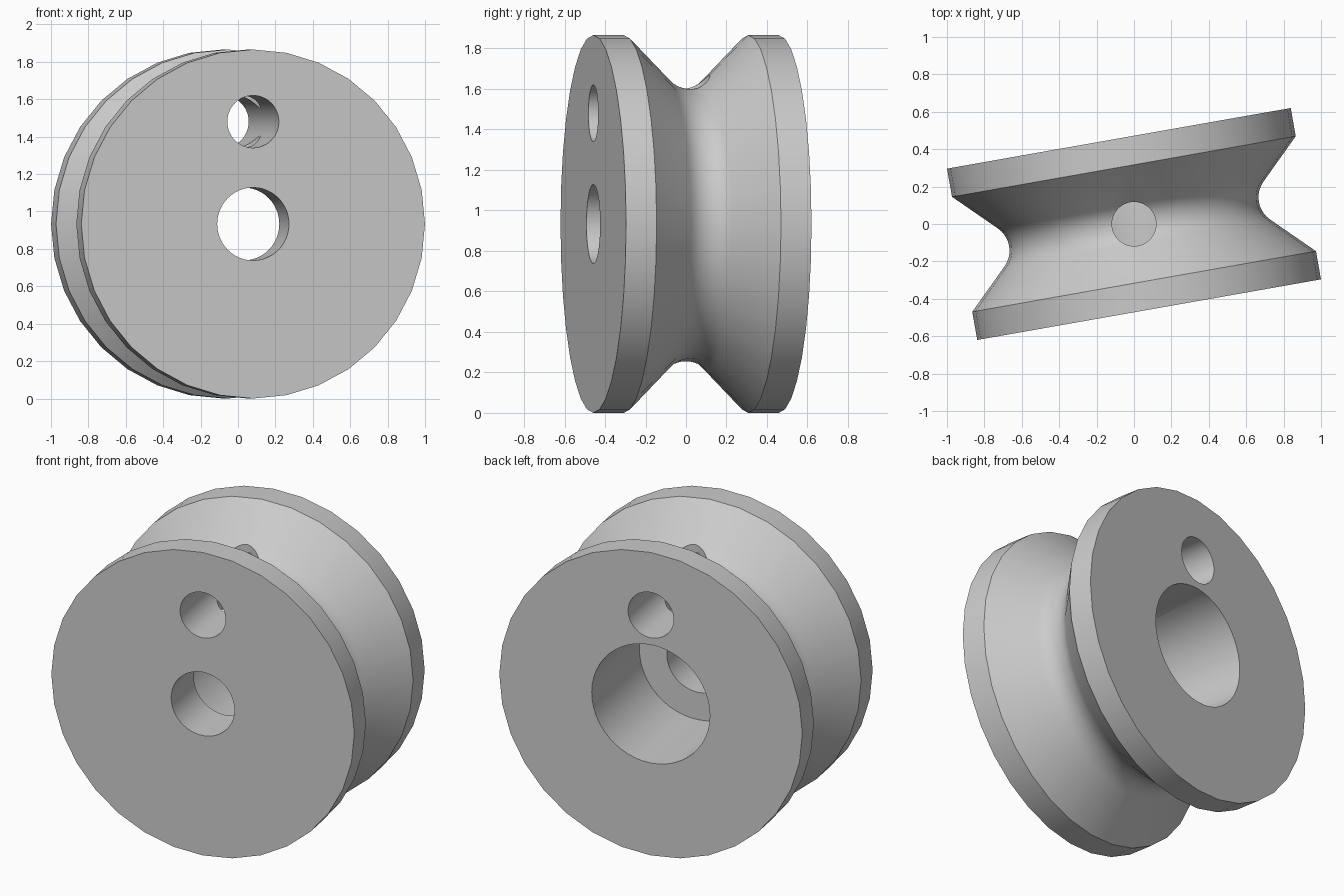
import bpy, bmesh
from math import sin, cos, pi, radians
from mathutils import Matrix, Vector

cube = bpy.data.objects.get("Cube")
if cube:
    bpy.data.objects.remove(cube)

RADIUS, HALF, TILT = 0.933, 0.465, radians(10)
RIM_IN = 0.312                     # inner edge of each rim along the axle
NECK, FILLET = 0.678, 0.145        # groove bottom radius and its rounding
# Local axle lies along y; the wheel is turned about z and raised
PLACE = Matrix.Translation((0, 0, RADIUS)) @ Matrix.Rotation(TILT, 4, 'Z')


def add_object(name, bm):
    bm.transform(PLACE)
    bmesh.ops.recalc_face_normals(bm, faces=bm.faces)
    mesh = bpy.data.meshes.new(name)
    bm.to_mesh(mesh)
    bm.free()
    obj = bpy.data.objects.new(name, mesh)
    bpy.context.collection.objects.link(obj)
    return obj


def lathe(name, profile, sides):
    """Turn a (radius, y) profile about the axle and cap both ends."""
    bm = bmesh.new()
    rings = [[bm.verts.new((r * cos(2 * pi * i / sides), y, r * sin(2 * pi * i / sides)))
              for i in range(sides)] for r, y in profile]
    for a, b in zip(rings, rings[1:]):
        for i in range(sides):
            j = (i + 1) % sides
            bm.faces.new((a[i], a[j], b[j], b[i]))
    bm.faces.new(rings[0])
    bm.faces.new(rings[-1])
    return add_object(name, bm)


def drill(name, radius, start, end):
    """Cylindrical cutter between two local points."""
    start, end = Vector(start), Vector(end)
    axis = end - start
    bm = bmesh.new()
    turn = axis.to_track_quat('Z', 'Y').to_matrix().to_4x4()
    bmesh.ops.create_cone(bm, cap_ends=True, segments=48, radius1=radius, radius2=radius,
                          depth=axis.length,
                          matrix=Matrix.Translation((start + end) / 2) @ turn)
    obj = add_object(name, bm)
    obj.hide_render = True
    return obj


# Grooved wheel: rim, 45 degree flank, rounded neck, flank, rim
arc = [(NECK + FILLET * (1 - cos(a)), FILLET * sin(a))
       for a in (radians(-45 + 9 * k) for k in range(11))]
profile = [(RADIUS, -HALF), (RADIUS, -RIM_IN)] + arc + [(RADIUS, RIM_IN), (RADIUS, HALF)]
wheel = lathe("grooved_wheel", profile, 32)

# Axle bore, rear counterbore, cord hole and radial hole from the groove
cutters = [
    drill("axle_bore_cutter", 0.195, (0, -0.7, 0), (0, 0.3, 0)),
    drill("counterbore_cutter", 0.364, (0, -0.165, 0), (0, 0.7, 0)),
    drill("cord_hole_cutter", 0.14, (0, -0.7, 0.547), (0, 0.7, 0.547)),
    drill("radial_hole_cutter", 0.118, (0, 0, 0), (0, 0, 1.1)),
]
bpy.context.view_layer.objects.active = wheel
for cutter in cutters:
    mod = wheel.modifiers.new(cutter.name, 'BOOLEAN')
    mod.operation, mod.solver, mod.object = 'DIFFERENCE', 'EXACT', cutter
    bpy.ops.object.modifier_apply(modifier=mod.name)
    bpy.data.objects.remove(cutter)

# Single plain grey
grey = bpy.data.materials.new("plain_grey")
grey.use_nodes = True
colour = (0.6, 0.6, 0.6, 1)
grey.diffuse_color = colour
grey.node_tree.nodes["Principled BSDF"].inputs["Base Color"].default_value = colour
wheel.data.materials.clear()
wheel.data.materials.append(grey)

bpy.ops.object.select_all(action='DESELECT')
wheel.select_set(True)
bpy.ops.object.shade_smooth_by_angle(angle=radians(30))
